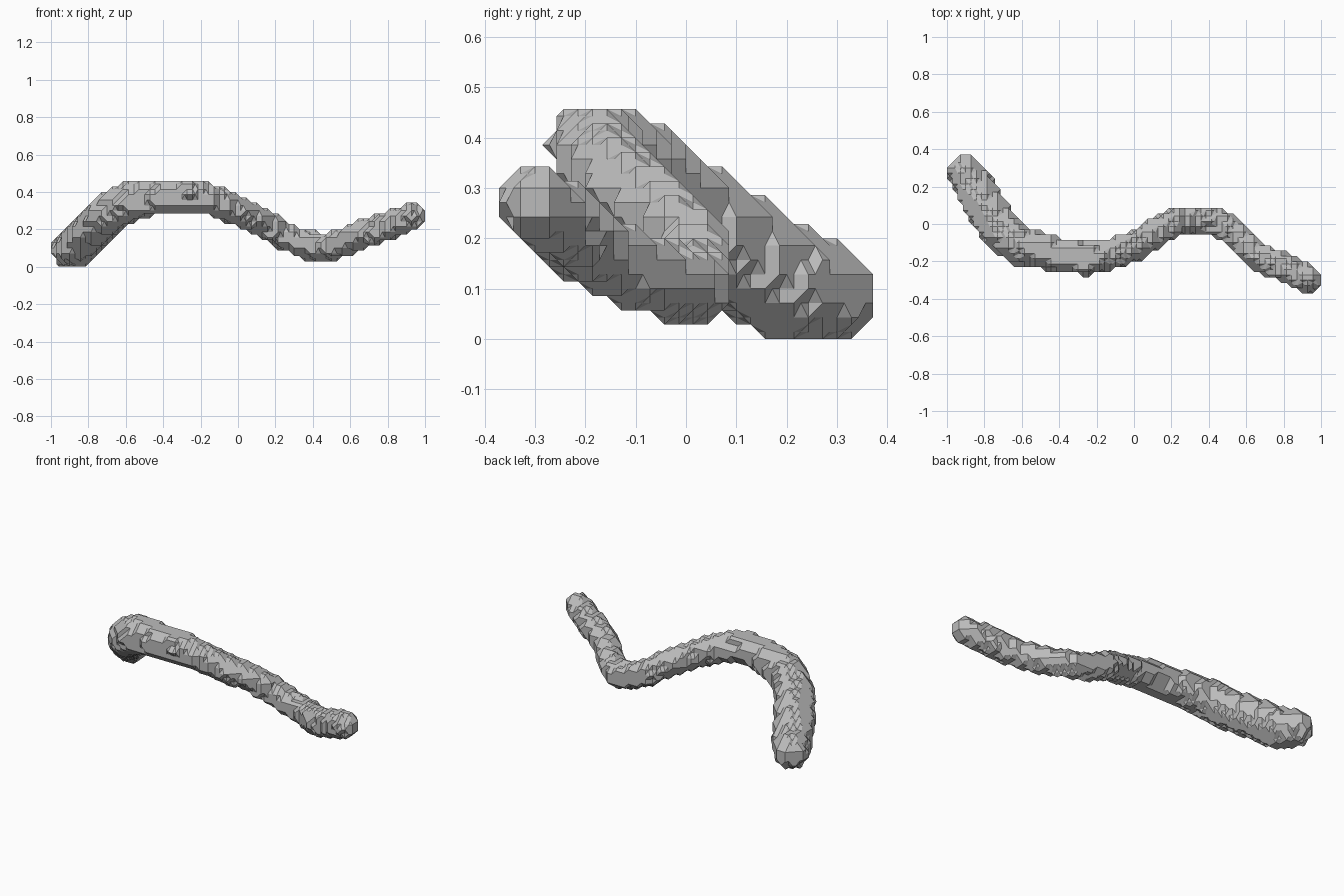
import bpy, bmesh
from mathutils import Vector
from itertools import product

if "Cube" in bpy.data.objects:
    bpy.data.objects.remove(bpy.data.objects["Cube"])

H = 2 / 70                  # voxel size
DIM = (70, 26, 16)          # voxels along x, y, z
ORIGIN = Vector((-1, -13 * H, 0))

# Centre line of the winding body: x, y, z, radius
PATH = [(-.898, .272, .093, .099), (-.85, .19, .115, .112), (-.787, .078, .195, .113),
        (-.693, -.05, .277, .111), (-.605, -.115, .340, .107), (-.48, -.148, .365, .097),
        (-.37, -.174, .378, .091), (-.26, -.184, .378, .09), (-.13, -.163, .353, .084),
        (0, -.12, .297, .079), (.11, -.05, .25, .078), (.24, .015, .170, .076),
        (.36, .020, .117, .075), (.45, .012, .108, .075), (.53, -.05, .116, .075),
        (.66, -.17, .168, .077), (.80, -.235, .220, .077), (.93, -.292, .268, .074)]
SEGS = [(Vector(a[:3]), Vector(b[:3]), a[3], b[3]) for a, b in zip(PATH, PATH[1:])]


def inside(p):
    for a, b, ra, rb in SEGS:
        d = b - a
        t = max(0, min(1, (p - a).dot(d) / d.length_squared))
        if (p - a - d * t).length <= ra + (rb - ra) * t:
            return True
    return False


# Stepped solid: all voxels whose centre is inside the tapering tube
solid = {c for c in product(*map(range, DIM))
         if inside(ORIGIN + Vector([(i + .5) * H for i in c]))}

# Six sides of a cell, corners counter-clockwise from outside
SIDES = []
for ax in range(3):
    u, v = (ax + 1) % 3, (ax + 2) % 3
    for side in (0, 1):
        ring = []
        for s, t in ((0, 0), (1, 0), (1, 1), (0, 1)):
            c = [0, 0, 0]
            c[ax], c[u], c[v] = side, s, t
            ring.append(tuple(c))
        SIDES.append(ring if side else ring[::-1])

# Chamfered skin through the midpoints between solid and empty voxels
bm = bmesh.new()
verts = {}


def vert(key):
    if key not in verts:
        verts[key] = bm.verts.new(ORIGIN + Vector([(k / 2 + .5) * H for k in key]))
    return verts[key]


for cell in product(*[range(-1, n) for n in DIM]):
    link = {}
    for ring in SIDES:
        pts = [tuple(a + b for a, b in zip(cell, c)) for c in ring]
        full = [p in solid for p in pts]
        mid = [tuple(a + b for a, b in zip(pts[k], pts[(k + 1) % 4])) for k in range(4)]
        for k in range(4):
            if full[k] and not full[(k + 1) % 4]:
                j = (k + 1) % 4
                while full[j] or not full[(j + 1) % 4]:
                    j = (j + 1) % 4
                link[mid[k]] = mid[j]
    while link:
        start, nxt = link.popitem()
        loop = [start]
        while nxt != start:
            loop.append(nxt)
            nxt = link.pop(nxt)
        bm.faces.new([vert(k) for k in loop])

bmesh.ops.triangulate(bm, faces=bm.faces[:])
bmesh.ops.recalc_face_normals(bm, faces=bm.faces[:])

mesh = bpy.data.meshes.new("winding_body")
bm.to_mesh(mesh)
bm.free()
body = bpy.data.objects.new("winding_body", mesh)
bpy.context.collection.objects.link(body)

grey = bpy.data.materials.new("plain grey")
grey.diffuse_color = (.5, .5, .5, 1)
grey.use_nodes = True
grey.node_tree.nodes["Principled BSDF"].inputs["Base Color"].default_value = grey.diffuse_color
mesh.materials.append(grey)
